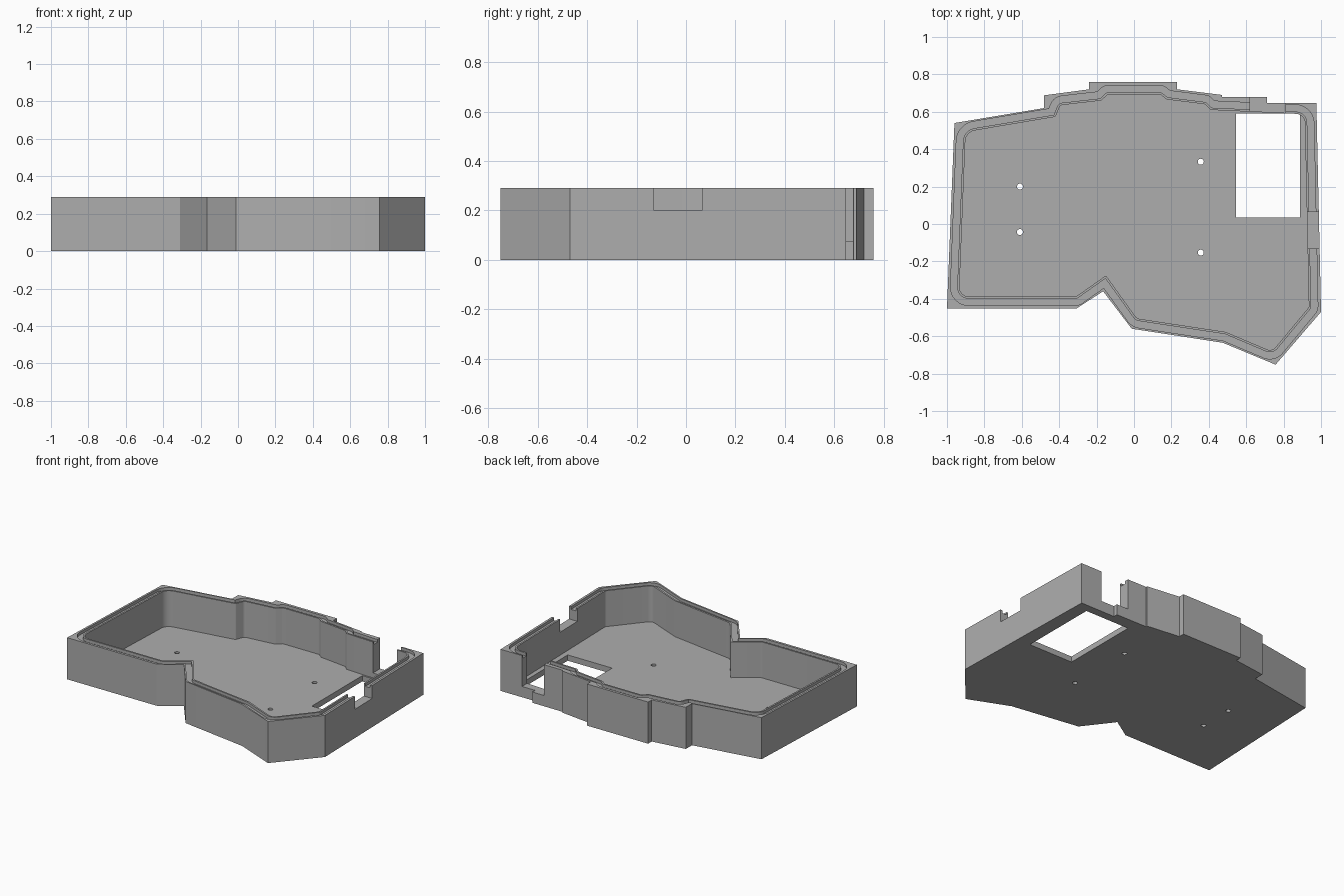
import bpy, bmesh, math
from mathutils import Vector

cube = bpy.data.objects.get("Cube")
if cube:
    bpy.data.objects.remove(cube)

HEIGHT, FLOOR, GROOVE = 0.29, 0.04, 0.27

grey = bpy.data.materials.new("matte grey")
grey.use_nodes = True
COLOUR = (0.42, 0.42, 0.42, 1)
grey.diffuse_color = COLOUR
grey.node_tree.nodes["Principled BSDF"].inputs["Base Color"].default_value = COLOUR


def add_object(name, bm):
    bmesh.ops.recalc_face_normals(bm, faces=bm.faces)
    mesh = bpy.data.meshes.new(name)
    bm.to_mesh(mesh)
    bm.free()
    mesh.materials.append(grey)
    obj = bpy.data.objects.new(name, mesh)
    bpy.context.collection.objects.link(obj)
    return obj


def prism(name, points, z0, z1):
    bm = bmesh.new()
    face = bm.faces.new([bm.verts.new((x, y, z0)) for x, y in points])
    top = bmesh.ops.extrude_face_region(bm, geom=[face])["geom"]
    bmesh.ops.translate(bm, vec=(0, 0, z1 - z0),
                        verts=[g for g in top if isinstance(g, bmesh.types.BMVert)])
    return add_object(name, bm)


def box(name, x0, x1, y0, y1, z0, z1):
    return prism(name, [(x0, y0), (x1, y0), (x1, y1), (x0, y1)], z0, z1)


def ring(name, outer, inner, z0, z1):
    bm = bmesh.new()
    loops = [[bm.verts.new((x, y, z)) for x, y in pts]
             for pts, z in ((outer, z0), (outer, z1), (inner, z1), (inner, z0))]
    n = len(outer)
    for k in range(4):
        a, b = loops[k], loops[(k + 1) % 4]
        for i in range(n):
            j = (i + 1) % n
            bm.faces.new((a[i], a[j], b[j], b[i]))
    return add_object(name, bm)


def rounded(corners, grow, steps=8):
    """Offset a counterclockwise outline outward and round its corners."""
    result = []
    for i, (x, y, radius) in enumerate(corners):
        p = Vector((x, y))
        before = (p - Vector(corners[i - 1][:2])).normalized()
        after = (Vector(corners[(i + 1) % len(corners)][:2]) - p).normalized()
        n0, n1 = Vector((before.y, -before.x)), Vector((after.y, -after.x))
        miter = (n0 + n1) / (1 + n0.dot(n1))
        sign = 1 if before.cross(after) > 0 else -1
        r = max(radius + sign * grow, 0.002)
        centre = p + miter * (grow - sign * r)
        turn = math.atan2(before.cross(after), before.dot(after))
        start = math.atan2(n0.y, n0.x)
        for k in range(steps + 1):
            a = start + turn * k / steps
            result.append(centre + sign * r * Vector((math.cos(a), math.sin(a))))
    return result


# Outer silhouette
outline = [(-1, -.453), (-.31, -.453), (-.165, -.36), (-.012, -.56), (.475, -.635),
           (.757, -.752), (1, -.47), (.975, .648), (.71, .648), (.71, .678),
           (.47, .68), (.47, .69), (.23, .72), (.23, .76), (-.24, .76),
           (-.24, .72), (-.48, .688), (-.48, .62), (-.96, .54)]

# Inner cavity corners with their radii
cavity = [(-.935, -.388, .05), (-.31, -.388, .02), (-.15, -.275, .005),
          (.015, -.505, .04), (.49, -.577, .02), (.738, -.682, .04),
          (.935, -.445, .02), (.913, .587, .05), (.41, .61, .01), (.38, .64, .01),
          (.175, .666, .01), (.14, .693, .01), (-.14, .693, .01), (-.175, .66, .01),
          (-.395, .635, .02), (-.42, .573, .01), (-.9, .492, .06)]

case = prism("case_shell", outline, 0, HEIGHT)

# Cavity, lid groove, wall notches, floor opening and screw holes
cutters = [
    prism("cavity_cutter", rounded(cavity, 0), FLOOR, 0.5),
    ring("groove_cutter", rounded(cavity, .048), rounded(cavity, .012), GROOVE, 0.5),
    box("back_notch_cutter", .62, .81, .57, .8, .075, .5),
    box("side_notch_cutter", .9, 1.1, -.13, .065, .2, .5),
    box("floor_opening_cutter", .545, .887, .035, .59, -.1, .25),
]
for i, (x, y) in enumerate([(-.61, .2), (-.61, -.043), (.357, .333), (.357, -.153)]):
    circle = [(x + .016 * math.cos(t * math.tau / 24), y + .016 * math.sin(t * math.tau / 24))
              for t in range(24)]
    cutters.append(prism(f"screw_hole_cutter_{i + 1}", circle, -.1, .1))

bpy.context.view_layer.objects.active = case
for cutter in cutters:
    mod = case.modifiers.new(cutter.name, "BOOLEAN")
    mod.operation, mod.solver, mod.object = "DIFFERENCE", "EXACT", cutter
    bpy.ops.object.modifier_apply(modifier=mod.name)
for cutter in cutters:
    bpy.data.objects.remove(cutter)

bpy.ops.object.select_all(action="DESELECT")
case.select_set(True)
bpy.ops.object.shade_smooth_by_angle(angle=math.radians(25))
